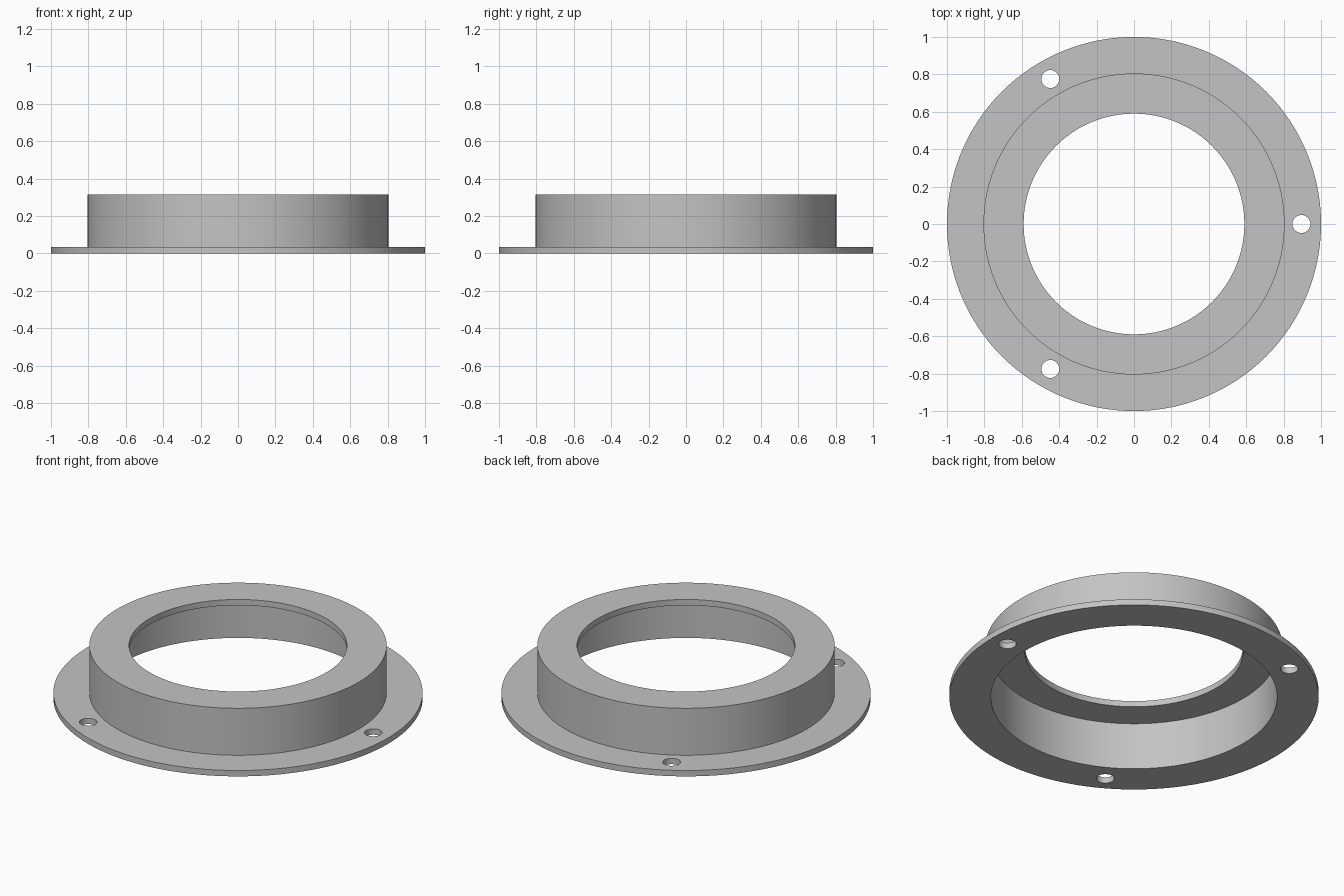
import bpy
import bmesh
import math

SEGMENTS = 128
OUTER_R, COLLAR_R, INNER_R, BORE_R = 1.0, 0.805, 0.775, 0.59
HEIGHT, PLATE = 0.316, 0.035
HOLE_R, HOLE_RING = 0.048, 0.895

cube = bpy.data.objects.get("Cube")
if cube:
    bpy.data.objects.remove(cube, do_unlink=True)

grey = bpy.data.materials.new("plain_grey")
grey.use_nodes = True
colour = (0.55, 0.55, 0.55, 1.0)
grey.diffuse_color = colour
grey.node_tree.nodes["Principled BSDF"].inputs["Base Color"].default_value = colour


def add_object(name, bm):
    bmesh.ops.recalc_face_normals(bm, faces=bm.faces)
    mesh = bpy.data.meshes.new(name)
    bm.to_mesh(mesh)
    bm.free()
    mesh.materials.append(grey)
    obj = bpy.data.objects.new(name, mesh)
    bpy.context.collection.objects.link(obj)
    return obj


def lathe(name, profile):
    """Spin a closed (radius, height) profile around the z axis."""
    bm = bmesh.new()
    verts = [bm.verts.new((r, 0, z)) for r, z in profile]
    edges = [bm.edges.new((v, verts[i - 1])) for i, v in enumerate(verts)]
    bmesh.ops.spin(bm, geom=verts + edges, cent=(0, 0, 0), axis=(0, 0, 1),
                   angle=math.tau, steps=SEGMENTS, use_merge=True)
    bmesh.ops.remove_doubles(bm, verts=bm.verts, dist=1e-5)
    return add_object(name, bm)


# Thin flange, hollow collar and inward lip as one turned piece
body = lathe("flanged_collar", [
    (INNER_R, 0), (OUTER_R, 0), (OUTER_R, PLATE), (COLLAR_R, PLATE),
    (COLLAR_R, HEIGHT), (BORE_R, HEIGHT),
    (BORE_R, HEIGHT - PLATE), (INNER_R, HEIGHT - PLATE),
])

# Three evenly spaced screw holes through the flange
bm = bmesh.new()
for i in range(3):
    angle = i * math.tau / 3
    pin = bmesh.ops.create_cone(bm, cap_ends=True, segments=32,
                                radius1=HOLE_R, radius2=HOLE_R, depth=4 * PLATE)
    bmesh.ops.translate(bm, verts=pin["verts"],
                        vec=(HOLE_RING * math.cos(angle),
                             HOLE_RING * math.sin(angle), PLATE / 2))
cutter = add_object("screw_hole_cutter", bm)
cutter.hide_render = True

cut = body.modifiers.new("screw_holes", 'BOOLEAN')
cut.operation = 'DIFFERENCE'
cut.solver = 'EXACT'
cut.object = cutter

bpy.ops.object.select_all(action='DESELECT')
body.select_set(True)
bpy.context.view_layer.objects.active = body
bpy.ops.object.modifier_apply(modifier=cut.name)
bpy.data.objects.remove(cutter, do_unlink=True)
bpy.ops.object.shade_smooth_by_angle(angle=math.radians(30))
